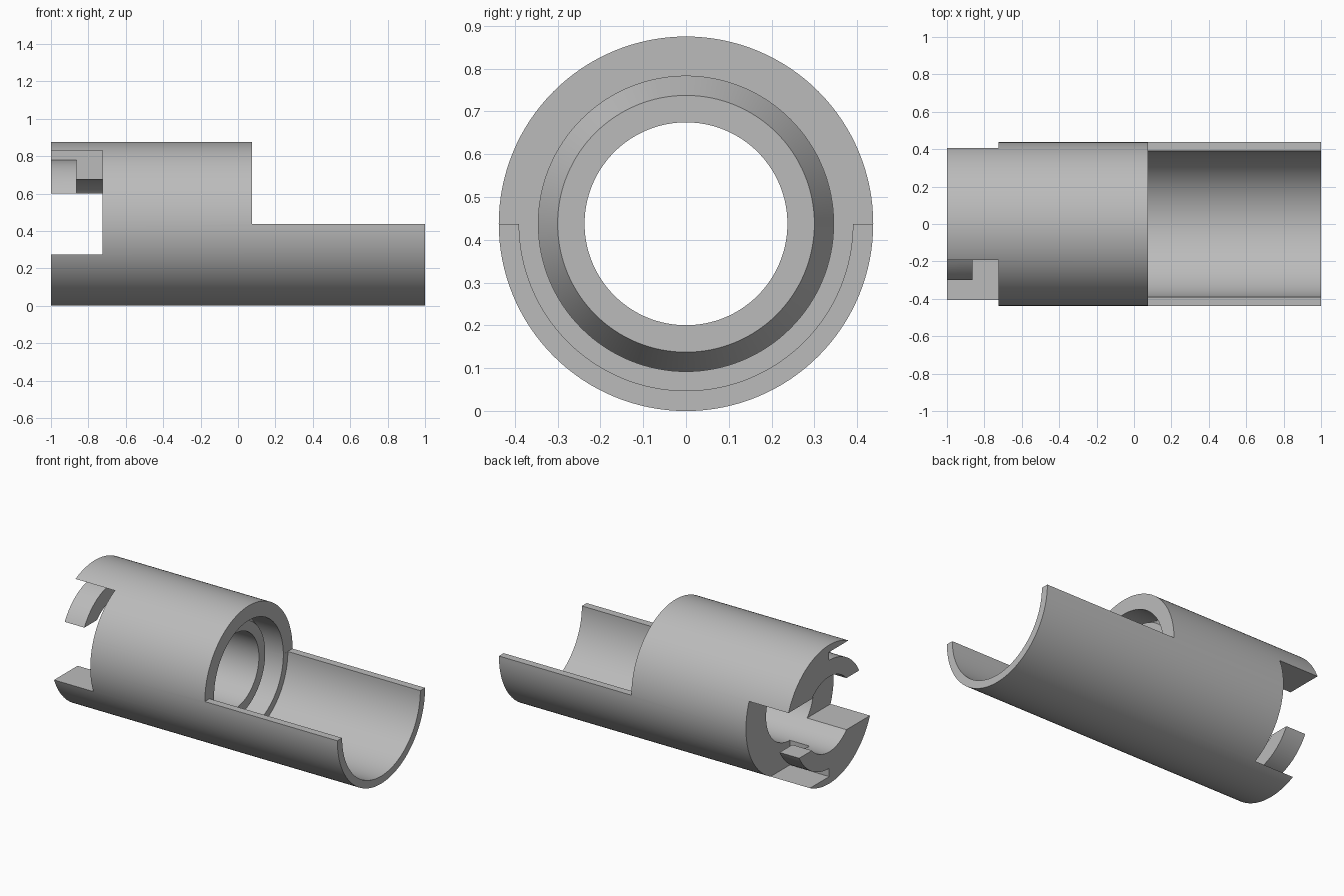
import bpy, bmesh, math
from mathutils import Matrix, Vector

if "Cube" in bpy.data.objects:
    bpy.data.objects.remove(bpy.data.objects["Cube"], do_unlink=True)

R = 0.4375      # outer radius, also the height of the axis
HALF = 0.163    # half height of the straight slot
BIG = 0.6

grey = bpy.data.materials.new("plain_grey")
grey.use_nodes = True
grey.diffuse_color = (0.5, 0.5, 0.5, 1)
grey.node_tree.nodes["Principled BSDF"].inputs["Base Color"].default_value = (0.5, 0.5, 0.5, 1)


def new_object(name, bm):
    mesh = bpy.data.meshes.new(name)
    bmesh.ops.recalc_face_normals(bm, faces=bm.faces)
    bm.to_mesh(mesh)
    bm.free()
    mesh.materials.append(grey)
    obj = bpy.data.objects.new(name, mesh)
    bpy.context.collection.objects.link(obj)
    return obj


def revolve(name, profile, steps=128):
    """Spin a closed (x, radius) profile round the x axis."""
    bm = bmesh.new()
    verts = [bm.verts.new((x, 0, r)) for x, r in profile]
    edges = [bm.edges.new((v, verts[i - 1])) for i, v in enumerate(verts)]
    bmesh.ops.spin(bm, geom=verts + edges, cent=(0, 0, 0), axis=(1, 0, 0),
                   angle=math.tau, steps=steps, use_duplicate=False)
    bmesh.ops.remove_doubles(bm, verts=bm.verts, dist=1e-5)
    return new_object(name, bm)


def box(name, low, high):
    low, high = Vector(low), Vector(high)
    bm = bmesh.new()
    bmesh.ops.create_cube(bm, size=1, matrix=Matrix.Translation((low + high) / 2)
                          @ Matrix.Diagonal((*(high - low), 1)))
    return new_object(name, bm)


def cut(obj, cutter):
    """Subtract the cutter, then throw it away."""
    mod = obj.modifiers.new("cut", "BOOLEAN")
    mod.operation, mod.solver, mod.object = "DIFFERENCE", "EXACT", cutter
    bpy.context.view_layer.update()
    graph = bpy.context.evaluated_depsgraph_get()
    mesh = bpy.data.meshes.new_from_object(obj.evaluated_get(graph))
    obj.modifiers.clear()
    obj.data = mesh
    bpy.data.objects.remove(cutter, do_unlink=True)


# stepped tube with a raised conical seat inside
tube = revolve("coupling_tube", [
    (-1, 0.237), (-1, R), (1, R), (1, 0.39), (0.075, 0.39), (0.075, 0.345),
    (-0.1, 0.345), (-0.02, 0.30), (-0.02, 0.237)])

# open half shell
cut(tube, box("shell_cutter", (0.0748, -BIG, 0), (1.1, BIG, BIG)))

# straight slot across the locking end
cut(tube, box("slot_cutter", (-1.1, -BIG, -HALF), (-0.725, BIG, HALF)))

# turning channels that leave a hook on each side
for turn in (0, math.pi):
    channel = box("channel_cutter", (-1.1, -BIG, HALF - 0.01), (-0.725, 0, 0.393))
    cut(channel, revolve("hook_keeper", [(-1.2, 0.1), (-1.2, 0.341), (-0.863, 0.341), (-0.863, 0.1)]))
    channel.data.transform(Matrix.Rotation(turn, 4, "X"))
    cut(tube, channel)

# stand on the ground with crisp edges
tube.data.transform(Matrix.Translation((0, 0, R)))
bpy.context.view_layer.objects.active = tube
tube.select_set(True)
bpy.ops.object.shade_smooth_by_angle(angle=math.radians(25))
